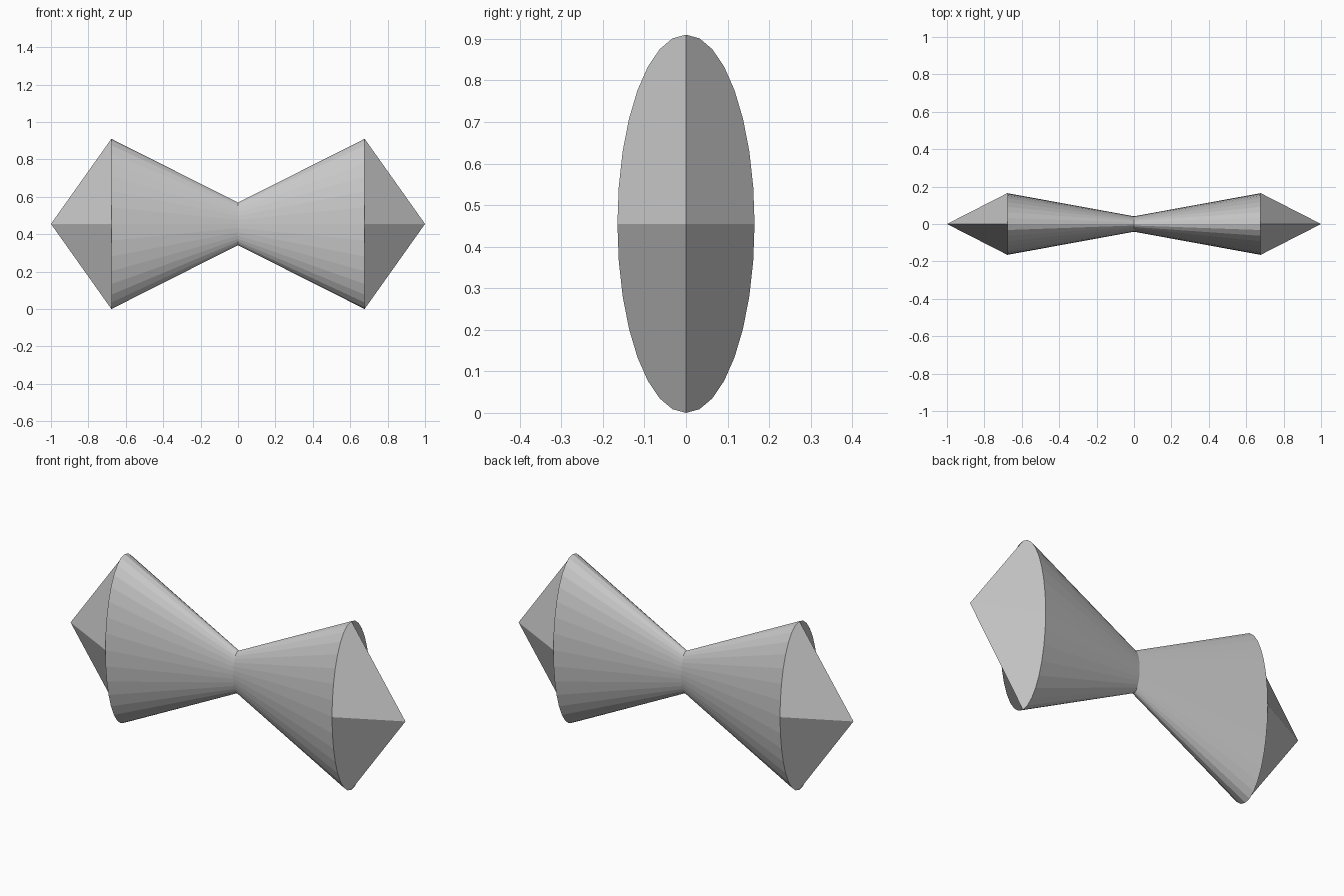
import bpy
import bmesh
from math import sin, cos, pi

if "Cube" in bpy.data.objects:
    bpy.data.objects.remove(bpy.data.objects["Cube"], do_unlink=True)

SIDES = 32
MID_Z = 0.455
RIM_X = 0.677
RIM_Y = 0.165
RIM_Z = 0.455
WAIST = 0.25  # waist size as a share of the rim

grey = bpy.data.materials.new("plain_grey")
colour = (0.58, 0.58, 0.58, 1.0)
grey.diffuse_color = colour
grey.use_nodes = True
grey.node_tree.nodes["Principled BSDF"].inputs["Base Color"].default_value = colour


def ring(bm, x, scale):
    """Elliptical ring of vertices, starting at the top."""
    verts = []
    for i in range(SIDES):
        a = 2 * pi * i / SIDES
        verts.append(bm.verts.new((x, RIM_Y * scale * sin(a),
                                   MID_Z + RIM_Z * scale * cos(a))))
    return verts


def face(bm, verts, side):
    """Add a face facing outward, keeping its first corner first."""
    if side > 0:
        verts = [verts[0]] + verts[:0:-1]
    bm.faces.new(verts)


def build_half(name, side):
    bm = bmesh.new()
    waist = ring(bm, 0, WAIST)
    rim = ring(bm, side * RIM_X, 1)
    apex = bm.verts.new((side, 0, MID_Z))

    # flared wall from waist to rim
    for i in range(SIDES):
        j = (i + 1) % SIDES
        face(bm, [waist[i], waist[j], rim[j], rim[i]], side)

    # pointed end made of four quarter faces
    quarter = SIDES // 4
    for q in range(4):
        arc = [rim[(q * quarter + k) % SIDES] for k in range(quarter + 1)]
        face(bm, [apex] + arc, side)

    mesh = bpy.data.meshes.new(name)
    bm.to_mesh(mesh)
    bm.free()
    mesh.materials.append(grey)
    bpy.context.collection.objects.link(bpy.data.objects.new(name, mesh))


build_half("left_flare", 1)
build_half("right_flare", -1)
